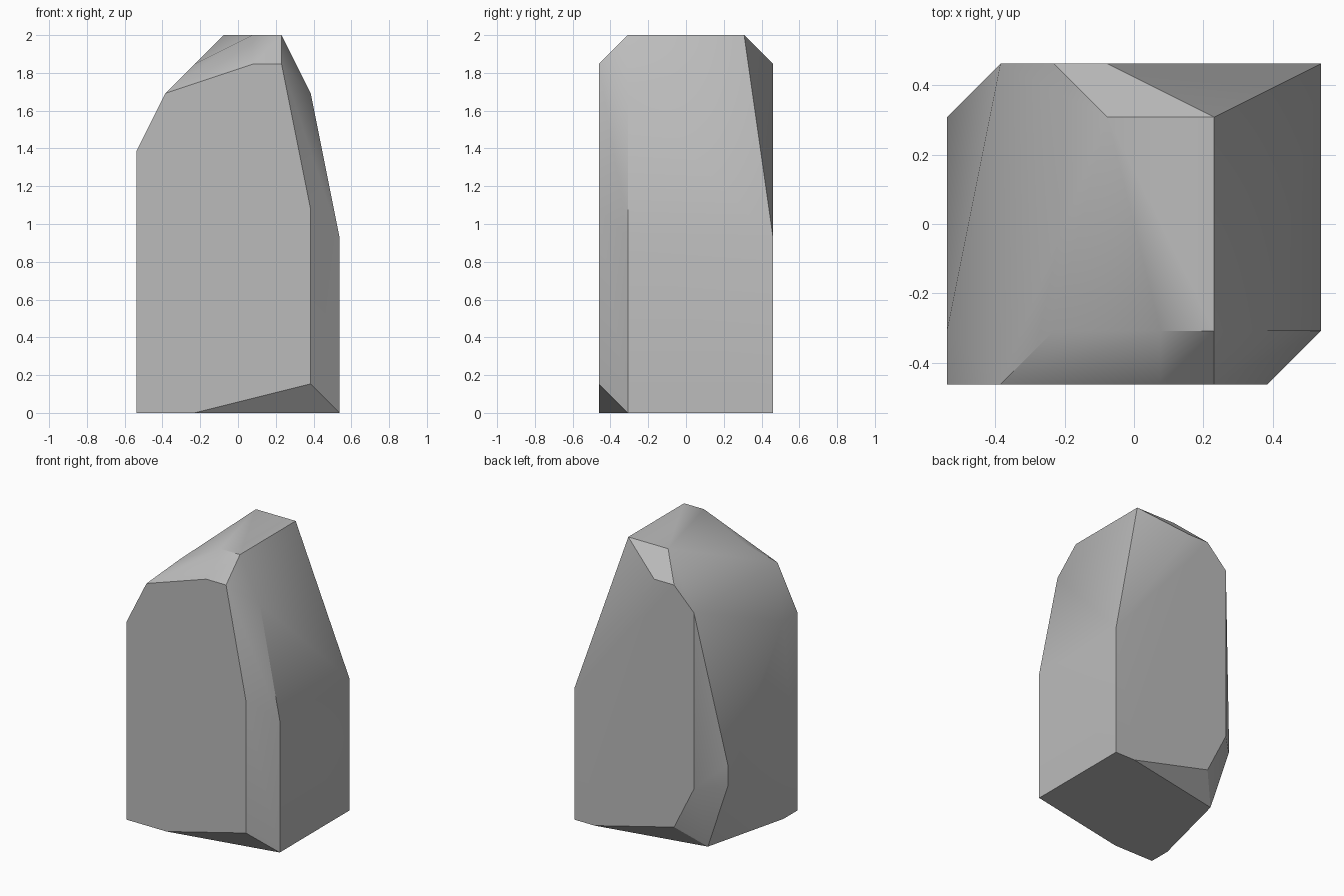
import bpy, bmesh
from math import radians

cube = bpy.data.objects.get("Cube")
if cube:
    bpy.data.objects.remove(cube, do_unlink=True)

UNIT = 2 / 13  # the rock's corners sit on a coarse lattice

# Plain grey stone
stone = bpy.data.materials.new("grey_stone")
stone.use_nodes = True
GREY = (0.5, 0.5, 0.5, 1)
stone.diffuse_color = GREY
stone.node_tree.nodes["Principled BSDF"].inputs["Base Color"].default_value = GREY

# Corners of each side, in lattice units
front = [(x, -3, z) for x, z in (
    (-3.5, 0), (-3.5, 9), (-2.5, 11), (0.5, 12), (1.5, 12), (2.5, 7), (2.5, 1), (-1.5, 0))]
back = [(x, 3, z) for x, z in (
    (3.5, 0), (3.5, 6), (-0.5, 12), (-1.5, 12), (-2.5, 11), (-2.5, 3), (-1.5, 1), (2.5, 0))]
right_rim = [(3.5, -2, 0), (3.5, -2, 6), (2.5, -2, 11)]
left_rim = [(-3.5, -2, 0), (-3.5, -2, 9), (-3.5, 2, 4), (-3.5, 2, 3), (-2.5, 2, 0), (-1.5, -2, 12)]
summit = [(0.5, -2, 13), (1.5, -2, 13), (1.5, 2, 13), (-0.5, 2, 13)]

# Wrap the corners in a faceted hull and merge coplanar faces
bm = bmesh.new()
for x, y, z in front + back + right_rim + left_rim + summit:
    bm.verts.new((x * UNIT, y * UNIT, z * UNIT))
hull = bmesh.ops.convex_hull(bm, input=bm.verts[:])
loose = [v for v in bm.verts if not v.link_faces]
bmesh.ops.delete(bm, geom=loose, context='VERTS')
bmesh.ops.dissolve_limit(bm, angle_limit=radians(0.5), verts=bm.verts[:], edges=bm.edges[:])
bmesh.ops.recalc_face_normals(bm, faces=bm.faces[:])

mesh = bpy.data.meshes.new("rock")
bm.to_mesh(mesh)
bm.free()
mesh.materials.append(stone)
rock = bpy.data.objects.new("rock", mesh)
bpy.context.collection.objects.link(rock)

# Soft shading over shallow creases, crisp edges elsewhere
bpy.ops.object.select_all(action='DESELECT')
rock.select_set(True)
bpy.context.view_layer.objects.active = rock
bpy.ops.object.shade_smooth_by_angle(angle=radians(30))
